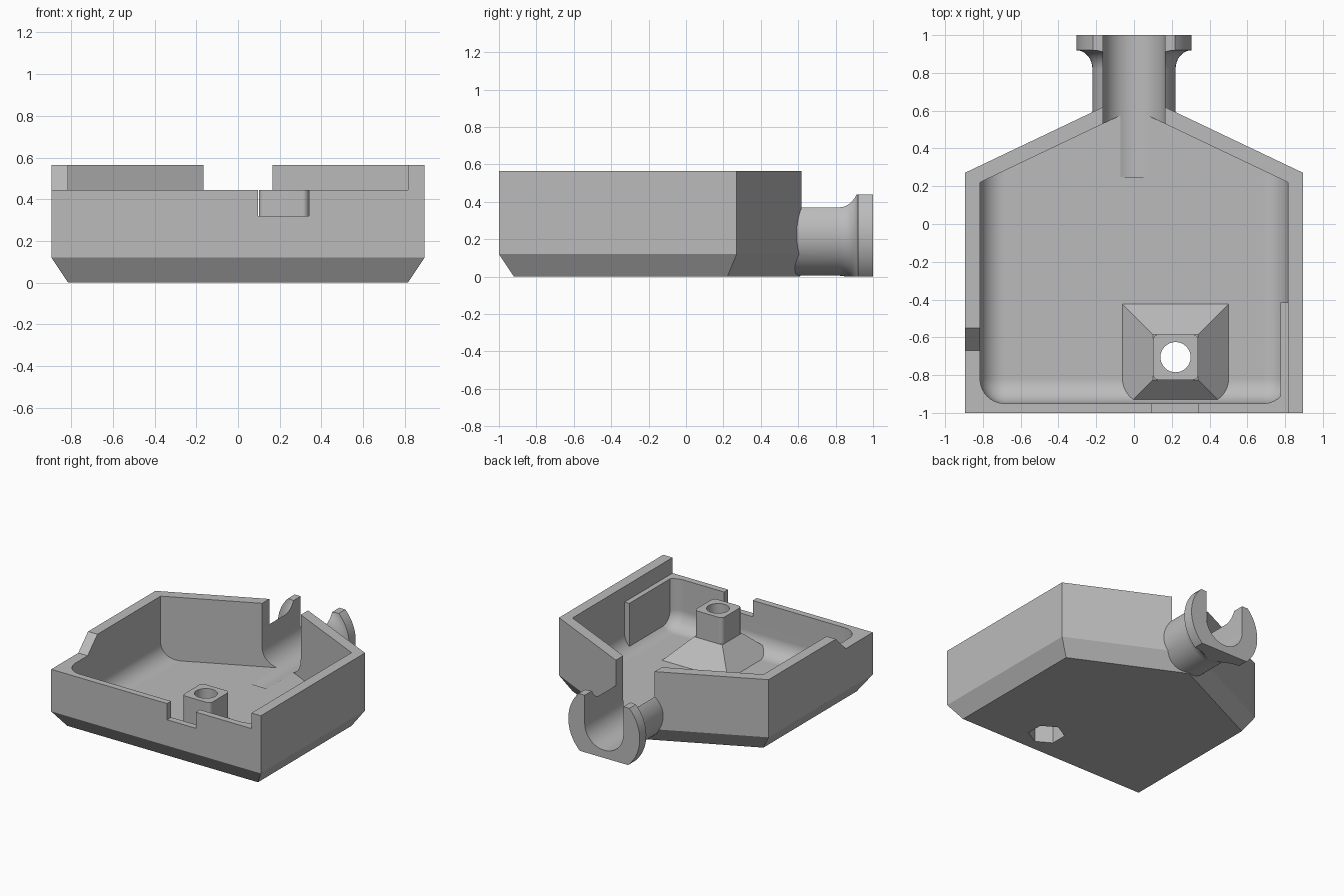
import bpy
import bmesh
from math import sin, cos, pi, radians
from mathutils import Vector

old = bpy.data.objects.get("Cube")
if old:
    bpy.data.objects.remove(old, do_unlink=True)

grey = bpy.data.materials.new("plain_grey")
grey.use_nodes = True
grey.diffuse_color = (0.5, 0.5, 0.5, 1)
grey.node_tree.nodes["Principled BSDF"].inputs["Base Color"].default_value = (0.5, 0.5, 0.5, 1)


def finish(bm, name):
    bmesh.ops.recalc_face_normals(bm, faces=bm.faces[:])
    mesh = bpy.data.meshes.new(name)
    bm.to_mesh(mesh)
    bm.free()
    ob = bpy.data.objects.new(name, mesh)
    bpy.context.collection.objects.link(ob)
    mesh.materials.append(grey)
    return ob


def loft(name, rings):
    """Closed solid through rings of equal point count."""
    bm = bmesh.new()
    loops = [[bm.verts.new(p) for p in ring] for ring in rings]
    n = len(loops[0])
    for a, b in zip(loops, loops[1:]):
        for i in range(n):
            j = (i + 1) % n
            bm.faces.new((a[i], a[j], b[j], b[i]))
    bm.faces.new(loops[0][::-1])
    bm.faces.new(loops[-1])
    return finish(bm, name)


def box(name, x0, x1, y0, y1, z0, z1):
    return loft(name, [[(x0, y0, z), (x1, y0, z), (x1, y1, z), (x0, y1, z)] for z in (z0, z1)])


def bevel(ob, radius, segments, rule):
    """Round the edges whose midpoint and direction satisfy the rule."""
    bm = bmesh.new()
    bm.from_mesh(ob.data)
    edges = [e for e in bm.edges
             if rule((e.verts[0].co + e.verts[1].co) / 2, e.verts[0].co - e.verts[1].co)]
    bmesh.ops.bevel(bm, geom=edges, offset=radius, segments=segments, profile=0.5, affect='EDGES')
    bm.to_mesh(ob.data)
    bm.free()


def combine(target, tool, operation):
    mod = target.modifiers.new("combine", 'BOOLEAN')
    mod.object, mod.operation, mod.solver = tool, operation, 'EXACT'
    bpy.context.view_layer.objects.active = target
    bpy.ops.object.modifier_apply(modifier=mod.name)
    bpy.data.objects.remove(tool, do_unlink=True)


def circle(cx, cy, r, z, n, turn=0.0):
    return [(cx + r * cos(2 * pi * i / n + turn), cy + r * sin(2 * pi * i / n + turn), z)
            for i in range(n)]


def square(h, z):
    return [(POST.x + sx * h, POST.y + sy * h, z)
            for sx, sy in ((-1, -1), (1, -1), (1, 1), (-1, 1))]


def house(inset, front, z):
    """Five-sided plan with a pointed back, moved inwards by inset."""
    w, slope = 0.895, 0.476
    apex = 0.697 - inset * 1.107
    side = apex - slope * (w - inset)
    return [(inset - w, front, z), (w - inset, front, z), (w - inset, side, z),
            (0, apex, z), (inset - w, side, z)]


POST = Vector((0.22, -0.705, 0))
FLOOR, LOW_RIM, RIM = 0.076, 0.445, 0.565
AXIS = 0.225          # height of the spout centre line
CHANNEL = 0.165       # half width of the spout channel

# Outer shell with chamfered foot
tray = loft("tray_body", [house(0.08, -0.92, 0), house(0, -1, 0.12), house(0, -1, RIM)])

# Spout: turned neck with a flared flange, flat at top and bottom
outline = [(0.45, 0.22)]
for i in range(9):
    t = pi / 2 * i / 8
    outline.append((0.82 + 0.1 * sin(t), 0.305 - 0.085 * cos(t)))
outline = [(y, r if y < 0.5 else 0.22 + 0.085 * (1 - cos(pi / 2 * i / 8)))
           for i, (y, r) in enumerate(outline, -1)] + [(1.0, 0.305)]
spout = loft("spout", [[(r * cos(a * pi / 32), y, AXIS + r * sin(a * pi / 32)) for a in range(64)]
                       for y, r in outline])
combine(spout, box("spout_limits", -1, 1, 0, 2, 0, 0.44), 'INTERSECT')
combine(tray, spout, 'UNION')

# Inner space: rounded along the floor and at the front corners
cavity = box("cavity", -0.815, 0.815, -0.95, 0.95, FLOOR, 0.8)
bevel(cavity, 0.13, 10, lambda m, d: (m.z < 0.1 and m.y < 0.9) or (m.y < -0.9 and abs(d.z) > 0.1))
combine(cavity, loft("back_walls", [house(0.08, -1.2, z) for z in (-0.1, 1)]), 'INTERSECT')

# Screw post on its pyramid foot, and the inner side plate, stay solid
combine(cavity, loft("post_foot", [square(0.32, FLOOR - 0.04), square(0.12, 0.24)]), 'DIFFERENCE')
post = loft("screw_post", [square(0.12, 0), square(0.12, LOW_RIM)])
bevel(post, 0.03, 5, lambda m, d: abs(d.z) > 0.1)
combine(cavity, post, 'DIFFERENCE')
combine(cavity, box("side_plate", 0.775, 0.9, -1.1, -0.415, 0, LOW_RIM), 'DIFFERENCE')
combine(tray, cavity, 'DIFFERENCE')

# Lowered front rim, ending in a slope on the right wall
rim_side = [(-1.2, LOW_RIM), (-0.67, LOW_RIM), (-0.45, LOW_RIM + 0.22), (-1.2, LOW_RIM + 0.22)]
combine(tray, loft("rim_step", [[(x, y, z) for y, z in rim_side] for x in (-1, 0.815)]), 'DIFFERENCE')

# Notch in the front wall
combine(tray, box("front_notch", 0.095, 0.34, -1.1, -0.9, 0.32, 0.6), 'DIFFERENCE')

# Round-bottomed channel through the spout and back wall
u_shape = [(CHANNEL * cos(a), AXIS + CHANNEL * sin(a)) for a in (pi + pi * i / 32 for i in range(33))]
u_shape += [(CHANNEL, 0.9), (-CHANNEL, 0.9)]
combine(tray, loft("channel", [[(x, y, z) for x, z in u_shape] for y in (0.25, 1.2)]), 'DIFFERENCE')

# Screw hole and six-sided nut pocket
combine(tray, loft("screw_hole", [circle(POST.x, POST.y, 0.08, z, 32) for z in (-0.1, 0.7)]), 'DIFFERENCE')
combine(tray, loft("nut_pocket", [circle(POST.x, POST.y, 0.13, z, 6, pi / 6) for z in (-0.1, 0.18)]),
        'DIFFERENCE')

# Smooth the rounded areas, keep edges crisp
bpy.ops.object.select_all(action='DESELECT')
tray.select_set(True)
bpy.context.view_layer.objects.active = tray
bpy.ops.object.shade_smooth_by_angle(angle=radians(25))
weighted = tray.modifiers.new("even_normals", 'WEIGHTED_NORMAL')
weighted.keep_sharp = True
